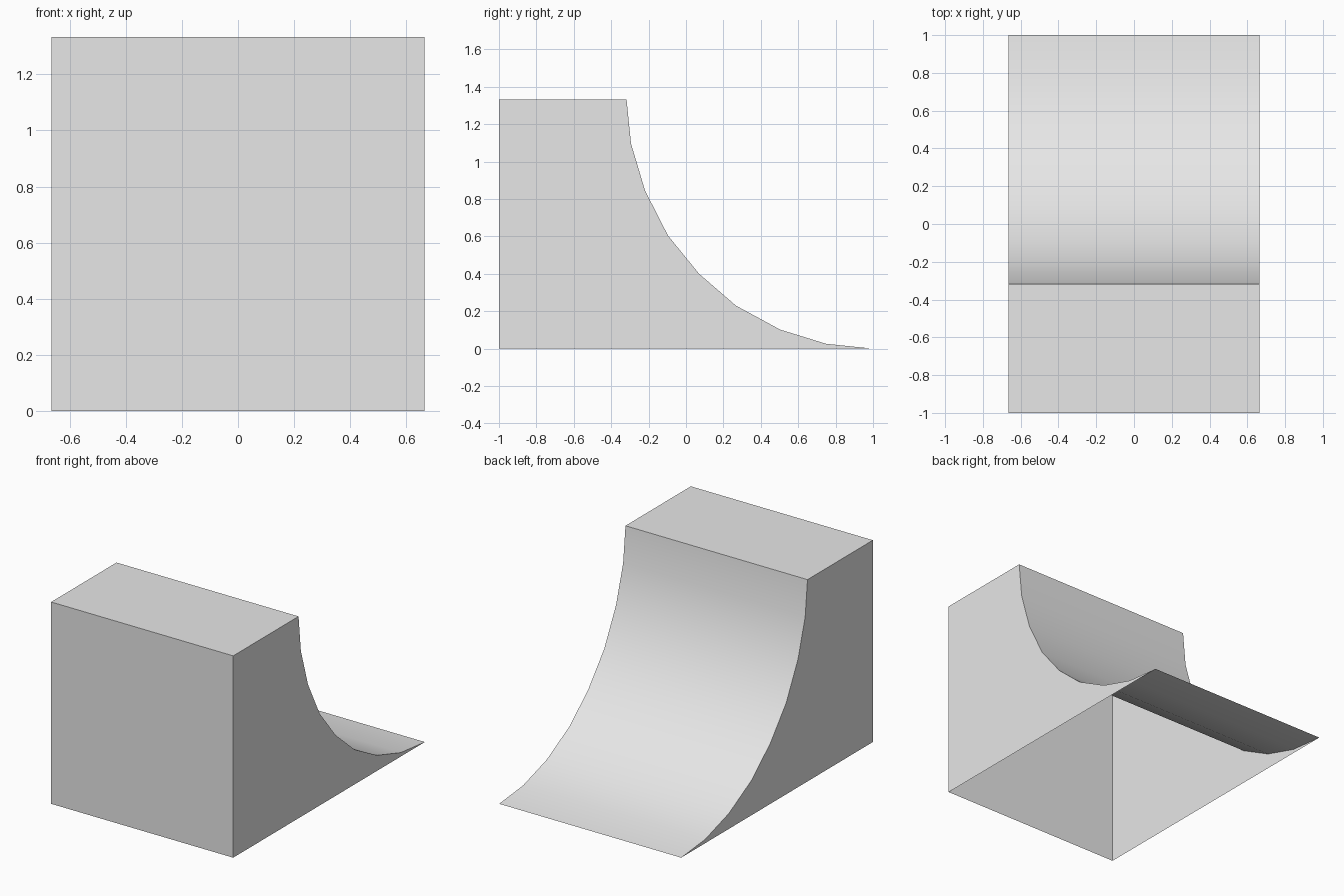
import bpy
import bmesh

cube = bpy.data.objects.get("Cube")
if cube:
    bpy.data.objects.remove(cube, do_unlink=True)

HALF_WIDTH = 0.665

# Side profile (y, z): front wall, deck, then the curved slope down to the ground
profile = [(-1, 0), (-1, 1.333), (-0.318, 1.333), (-0.294, 1.096),
           (-0.219, 0.845), (-0.096, 0.604), (0.07, 0.4), (0.267, 0.23),
           (0.503, 0.102), (0.749, 0.026), (1, 0)]

# Plain grey paint
grey = bpy.data.materials.new("light_grey")
grey.use_nodes = True
colour = (0.8, 0.8, 0.8, 1)
grey.diffuse_color = colour
grey.node_tree.nodes["Principled BSDF"].inputs["Base Color"].default_value = colour

# Hollow ramp shell, open underneath
bm = bmesh.new()
left, right = [[bm.verts.new((x, y, z)) for y, z in profile]
               for x in (HALF_WIDTH, -HALF_WIDTH)]
for i in range(len(profile) - 1):
    bm.faces.new((left[i], left[i + 1], right[i + 1], right[i]))

# Side walls
bm.faces.new(left[::-1])
bm.faces.new(right)
bmesh.ops.recalc_face_normals(bm, faces=bm.faces)

# Make sure the front wall faces outward
bm.faces.ensure_lookup_table()
if bm.faces[0].normal.y > 0:
    bmesh.ops.reverse_faces(bm, faces=bm.faces)

mesh = bpy.data.meshes.new("quarter_pipe_ramp")
bm.to_mesh(mesh)
bm.free()
mesh.materials.append(grey)
ramp = bpy.data.objects.new("quarter_pipe_ramp", mesh)
bpy.context.collection.objects.link(ramp)

# Smooth slope with crisp outer edges
bpy.ops.object.select_all(action="DESELECT")
ramp.select_set(True)
bpy.context.view_layer.objects.active = ramp
bpy.ops.object.shade_smooth_by_angle()
